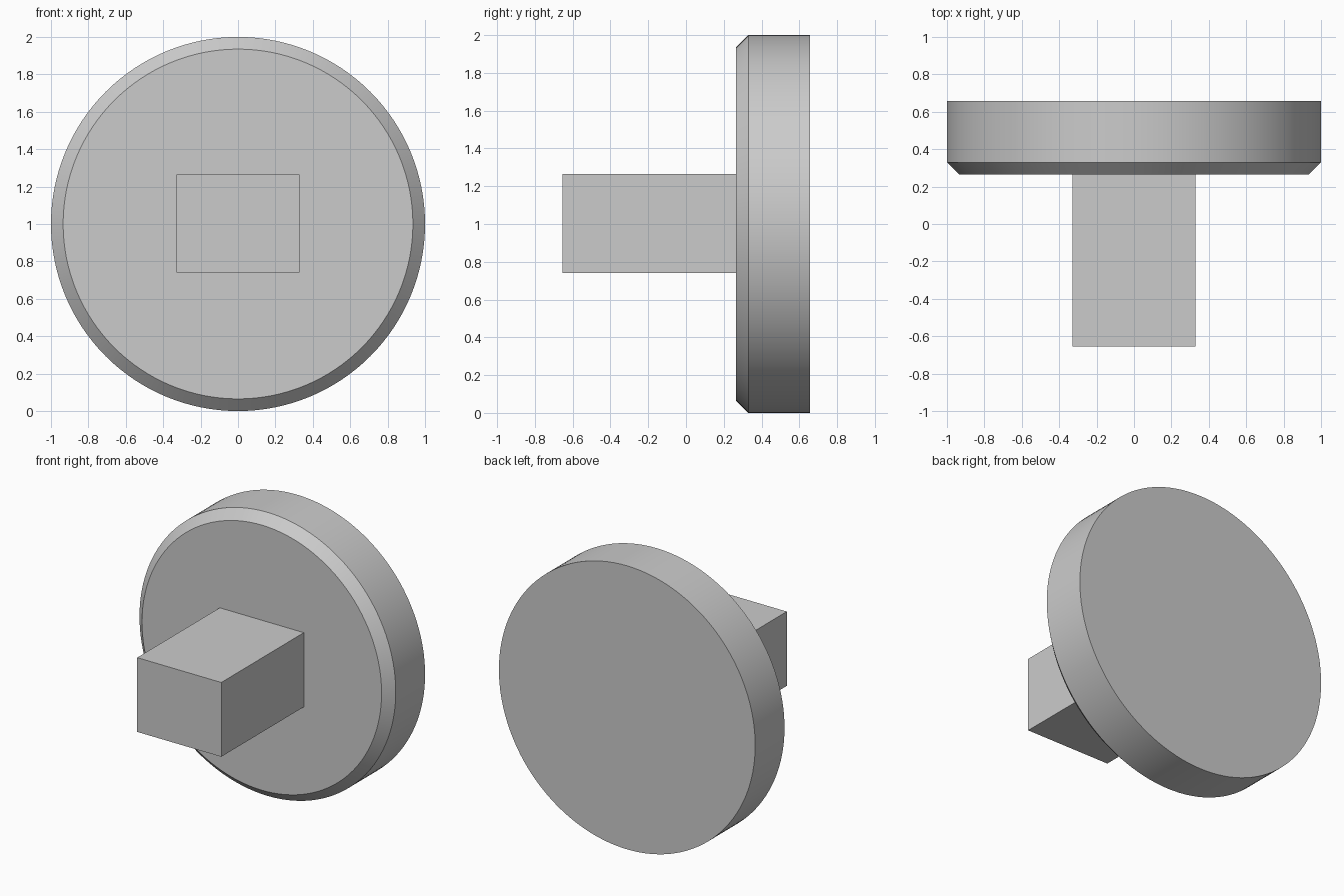
import bpy, bmesh
from math import radians, sin, cos, tau

if "Cube" in bpy.data.objects:
    bpy.data.objects.remove(bpy.data.objects["Cube"])

SIDES = 128
CENTRE_Z = 1.0


def add_object(name, bm):
    bmesh.ops.recalc_face_normals(bm, faces=bm.faces)
    mesh = bpy.data.meshes.new(name)
    bm.to_mesh(mesh)
    bm.free()
    obj = bpy.data.objects.new(name, mesh)
    bpy.context.collection.objects.link(obj)
    return obj


def lathe_y(name, profile):
    """Closed solid of revolution about the y axis from (radius, y) points."""
    bm = bmesh.new()
    rings = [[bm.verts.new((r * cos(tau * i / SIDES), y, CENTRE_Z + r * sin(tau * i / SIDES)))
              for i in range(SIDES)] for r, y in profile]
    for a, b in zip(rings, rings[1:]):
        for i in range(SIDES):
            j = (i + 1) % SIDES
            bm.faces.new((a[i], a[j], b[j], b[i]))
    bm.faces.new(rings[0])
    bm.faces.new(rings[-1])
    return add_object(name, bm)


# Round head with a chamfered front rim
head = lathe_y("round_head", [(0.935, 0.265), (1.0, 0.33), (1.0, 0.657)])
bpy.context.view_layer.objects.active = head
head.select_set(True)
bpy.ops.object.shade_smooth_by_angle(angle=radians(30))

# Rectangular peg standing out from the front face, seated slightly into the head
front, back = -0.655, 0.28
bm = bmesh.new()
bmesh.ops.create_cube(bm, size=1)
bmesh.ops.scale(bm, vec=(0.656, back - front, 0.524), verts=bm.verts)
bmesh.ops.translate(bm, vec=(0, (front + back) / 2, CENTRE_Z + 0.002), verts=bm.verts)
add_object("square_peg", bm)
